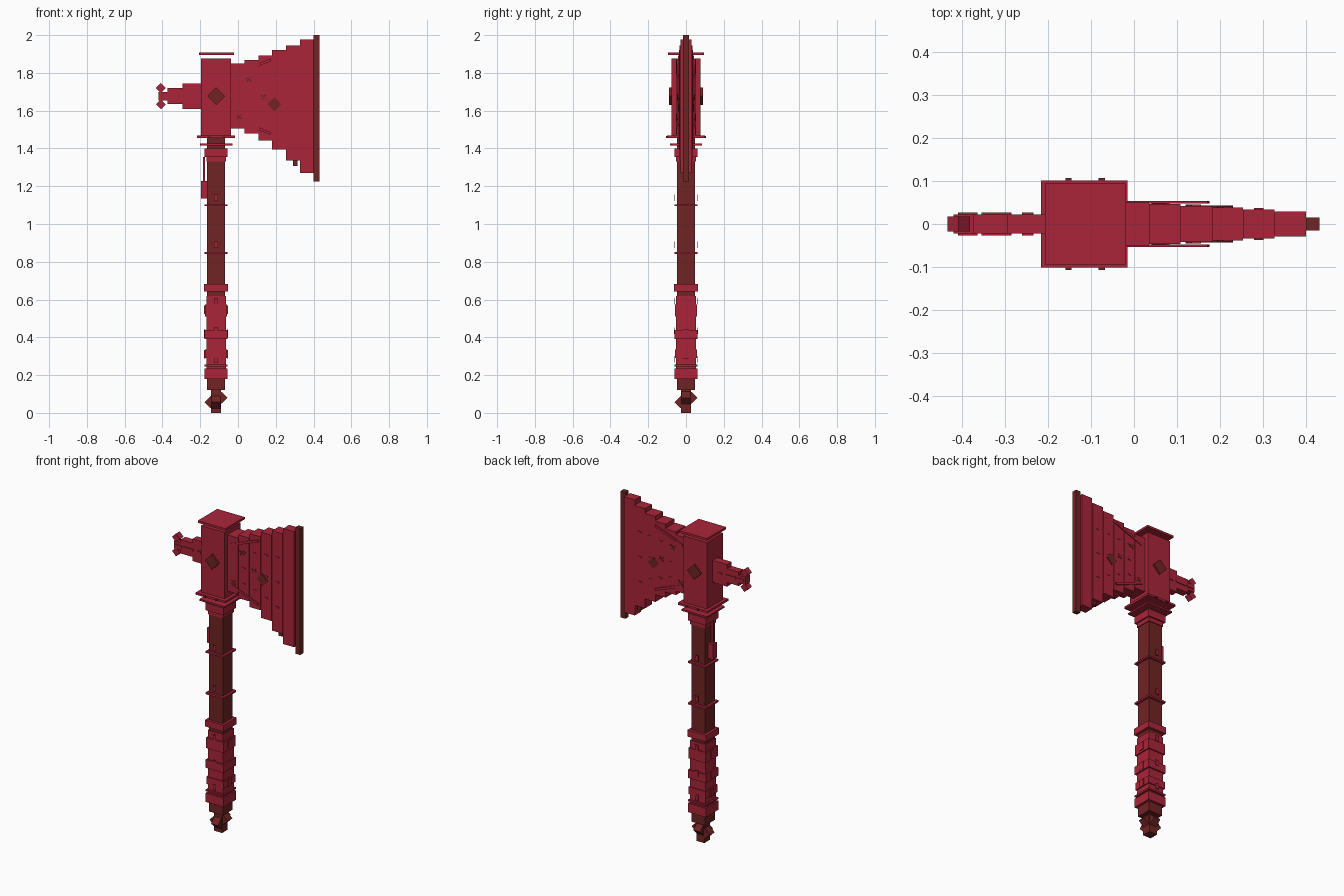
import bpy, math
from mathutils import Matrix, Vector


def material(name, rgb):
    m = bpy.data.materials.new(name)
    m.diffuse_color = (*rgb, 1)
    return m


RED = material("crimson", (0.40, 0.018, 0.041))
DARK = material("dark maroon", (0.16, 0.017, 0.017))
CX = -0.116  # handle axis
UNIT = [(x, y, z) for x in (-.5, .5) for y in (-.5, .5) for z in (-.5, .5)]
FACES = [(0, 1, 3, 2), (4, 6, 7, 5), (0, 4, 5, 1), (2, 3, 7, 6), (0, 2, 6, 4), (1, 5, 7, 3)]


def block(name, centre, size, mat=RED, tilt=0, axis='Y'):
    """Box with a centre and full size, tilted in degrees about an axis."""
    rot = Matrix.Rotation(math.radians(tilt), 3, axis)
    verts = [Vector(centre) + rot @ Vector([a * b for a, b in zip(v, size)]) for v in UNIT]
    me = bpy.data.meshes.new(name)
    me.from_pydata(verts, [], FACES)
    me.materials.append(mat)
    ob = bpy.data.objects.new(name, me)
    bpy.context.collection.objects.link(ob)
    return ob


def span(name, x0, x1, half_y, z0, z1, mat=RED):
    return block(name, ((x0 + x1) / 2, 0, (z0 + z1) / 2), (x1 - x0, 2 * half_y, z1 - z0), mat)


def ring(name, half, z0, z1, mat=RED):
    return span(name, CX - half, CX + half, half, z0, z1, mat)


# Handle shaft, grip and bands
ring("handle", 0.047, 0.12, 1.46, DARK)
ring("grip", 0.052, 0.18, 0.62)
for half, z0, z1 in [(0.061, 0.18, 0.235), (0.061, 0.246, 0.256), (0.058, 0.29, 0.335),
                     (0.061, 0.39, 0.44), (0.059, 0.51, 0.575), (0.063, 0.643, 0.683),
                     (0.061, 0.84, 0.851), (0.061, 1.094, 1.104)]:
    ring("handle_band", half, z0, z1)
for half, z0, z1 in [(0.052, 1.33, 1.355), (0.061, 1.355, 1.40), (0.086, 1.416, 1.426)]:
    ring("neck_collar", half, z0, z1)

# Pommel with four tilted cubes
ring("pommel_core", 0.027, 0.0, 0.12, DARK)
for s, z in ((-1, 0.057), (1, 0.08)):
    block("pommel_cube_side", (CX + s * 0.029, 0, z), (0.046,) * 3, DARK, 45, 'Y')
    block("pommel_cube_front", (CX, s * 0.029, z), (0.046,) * 3, DARK, 45, 'X')

# Small charm hanging at the back of the handle
span("charm_strap", -0.186, -0.174, 0.006, 1.22, 1.355)
span("charm_plate", -0.197, -0.163, 0.02, 1.135, 1.227)

# Head block with plates above and below
span("head_block", -0.196, -0.037, 0.078, 1.46, 1.875)
span("head_lower_plate", -0.216, -0.015, 0.101, 1.455, 1.468)
span("head_cap", -0.207, -0.02, 0.094, 1.895, 1.908)

# Stepped blade: x0, x1, half thickness, bottom, top
STEPS = [(-0.04, 0.035, 0.050, 1.505, 1.85), (0.035, 0.108, 0.047, 1.48, 1.868),
         (0.108, 0.181, 0.042, 1.443, 1.893), (0.181, 0.254, 0.038, 1.395, 1.92),
         (0.254, 0.327, 0.034, 1.335, 1.946), (0.327, 0.40, 0.029, 1.27, 1.978)]
for x0, x1, h, z0, z1 in STEPS:
    span("blade_step", x0, x1, h, z0, z1)
span("cutting_edge", 0.40, 0.432, 0.015, 1.225, 2.0, DARK)
span("blade_barb", 0.29, 0.315, 0.02, 1.308, 1.34, DARK)

# Back spike with two tilted tips
for x0, x1, z0, z1 in [(-0.294, -0.19, 1.61, 1.745), (-0.373, -0.294, 1.635, 1.72),
                       (-0.42, -0.373, 1.655, 1.70)]:
    span("back_spike", x0, x1, 0.022, z0, z1)
for z in (1.633, 1.72):
    block("spike_tip", (-0.408, 0, z), (0.037, 0.036, 0.037), RED, 45)

# Details repeated on the front and back
for s in (-1, 1):
    block("head_gem", (CX, s * 0.078, 1.677), (0.066, 0.022, 0.066), DARK, 45)
    block("blade_gem", (0.193, s * 0.035, 1.633), (0.052, 0.016, 0.052), DARK, 45)
    for z, tilt in ((1.833, -21), (1.515, 21)):
        block("blade_strip", (0.08, s * 0.051, z), (0.2, 0.006, 0.014), RED, tilt)
    for x in (-0.152, -0.075):
        block("plate_stud", (x, s * 0.1, 1.461), (0.014, 0.014, 0.01), DARK)
    for x, w in ((-0.387, 0.045), (-0.32, 0.07), (-0.247, 0.026)):
        block("spike_trim", (x, s * 0.024, 1.678), (w, 0.006, 0.012))
    # Short rivets on the blade steps
    for x0, x1, h, z0, z1 in STEPS[1:5]:
        for t in (0.25, 0.5, 0.75):
            block("blade_rivet", ((x0 + x1) / 2, s * h, z0 + t * (z1 - z0)), (0.022, 0.006, 0.008))
    # Crossed dark notches on the blade
    for x, y, z in ((0.057, 0.047, 1.765), (0.137, 0.042, 1.672), (0.005, 0.05, 1.567)):
        for tilt in (35, -50):
            block("blade_notch", (x, s * y, z), (0.036, 0.006, 0.007), DARK, tilt)
    # Thin plates standing off the handle
    for z in (0.285, 0.435, 0.59, 0.89, 1.14):
        block("handle_tag", (CX, s * 0.062, z), (0.02, 0.004, 0.034))
    # Side tabs on the grip
    for z in (0.31, 0.42, 0.545):
        block("grip_tab", (CX + s * 0.06, 0, z), (0.006, 0.03, 0.045))
